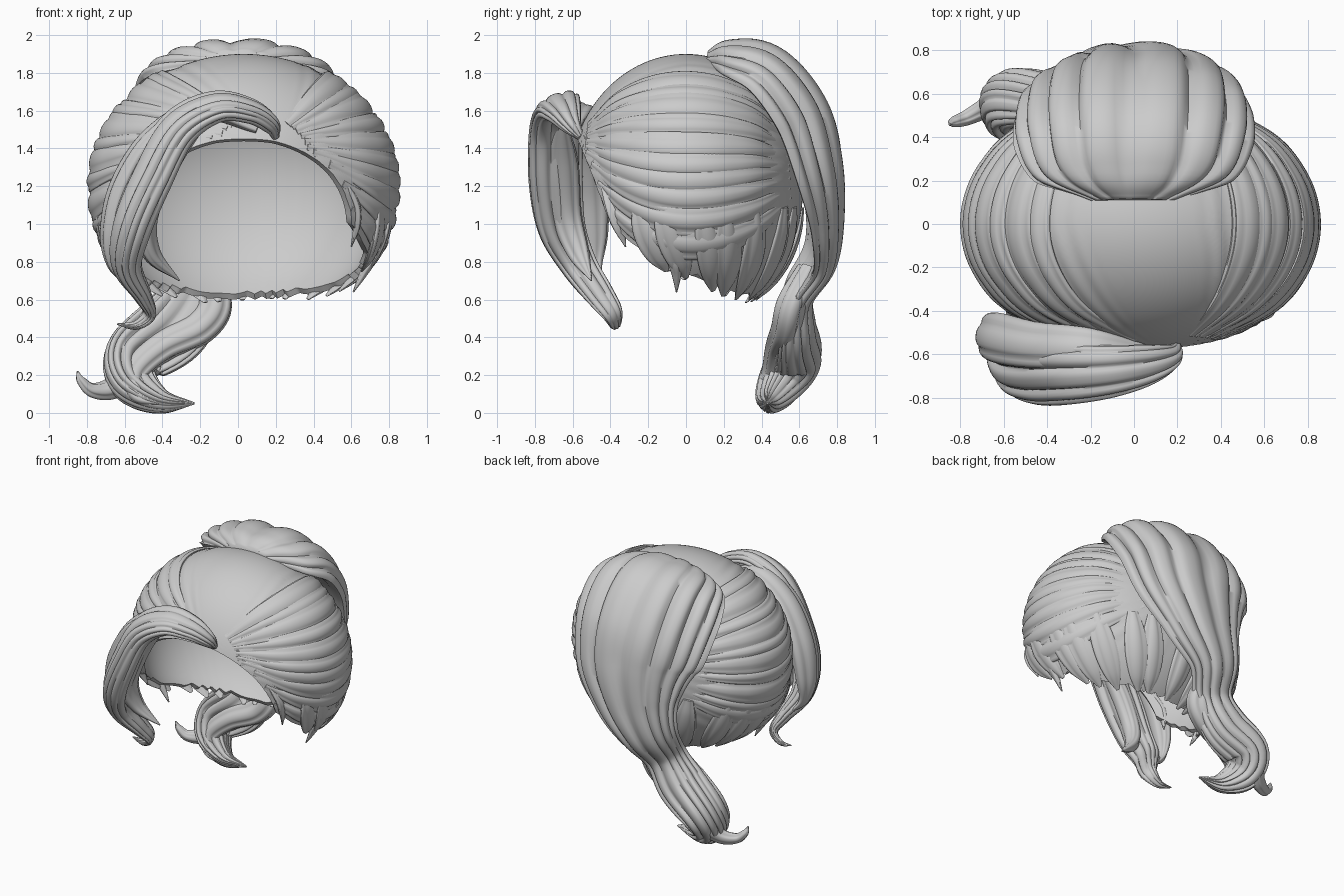
import bpy, math
from mathutils import Vector

cube = bpy.data.objects.get("Cube")
if cube:
    bpy.data.objects.remove(cube)

grey = bpy.data.materials.new("hair grey")
grey.use_nodes = True
grey.diffuse_color = (0.6, 0.6, 0.6, 1)
grey.node_tree.nodes["Principled BSDF"].inputs["Base Color"].default_value = (0.6, 0.6, 0.6, 1)

C = Vector((0.03, 0.0, 1.2))          # middle of the head
RX, RY, RUP, RDOWN = 0.8, 0.62, 0.7, 0.75


def smoothstep(v, lo, hi):
    t = min(1, max(0, (v - lo) / (hi - lo)))
    return t * t * (3 - 2 * t)


def skin(name, rings, close_ends):
    """Joins equal rings of points into one smooth object."""
    n = len(rings[0])
    verts = [p for ring in rings for p in ring]
    faces = []
    for i in range(len(rings) - 1):
        for j in range(n):
            k = (j + 1) % n
            faces.append((i * n + j, i * n + k, (i + 1) * n + k, (i + 1) * n + j))
    if close_ends:
        last = (len(rings) - 1) * n
        faces += [tuple(reversed(range(n))), tuple(range(last, last + n))]
    me = bpy.data.meshes.new(name)
    me.from_pydata(verts, [], faces)
    me.materials.append(grey)
    ob = bpy.data.objects.new(name, me)
    bpy.context.collection.objects.link(ob)
    for o in bpy.context.selected_objects:
        o.select_set(False)
    ob.select_set(True)
    bpy.context.view_layer.objects.active = ob
    bpy.ops.object.mode_set(mode='EDIT')
    bpy.ops.mesh.select_all(action='SELECT')
    bpy.ops.mesh.remove_doubles(threshold=0.0001)
    bpy.ops.mesh.normals_make_consistent(inside=False)
    bpy.ops.object.mode_set(mode='OBJECT')
    bpy.ops.object.shade_smooth_by_angle(angle=math.radians(60))


def catmull(keys, steps=8):
    out = []
    pts = [Vector(k) for k in keys]
    pts = [2 * pts[0] - pts[1]] + pts + [2 * pts[-1] - pts[-2]]
    for i in range(1, len(pts) - 2):
        a, b, c, d = pts[i - 1:i + 3]
        for s in range(steps):
            t = s / steps
            out.append(0.5 * (2 * b + (c - a) * t + (2 * a - 5 * b + 4 * c - d) * t * t
                              + (3 * b - 3 * c + d - a) * t ** 3))
    return out + [pts[-2]]


def strand(name, keys, side, lobes=3, depth=0.25, bend=0.0, twist=0.0, square=1.0, n=40, inner=1.0):
    """Sweeps a grooved oval along keys of (x, y, z, half width, half thickness)."""
    path = catmull([k[:3] for k in keys])
    size = catmull([(k[3], k[4], 0) for k in keys])
    side, old, rings = Vector(side), None, []
    for i, p in enumerate(path):
        f = i / len(path)
        t = (path[min(i + 1, len(path) - 1)] - path[max(i - 1, 0)]).normalized()
        if old is not None:
            side = old.rotation_difference(t) @ side
        side = (side - t * side.dot(t)).normalized()
        normal, old = side.cross(t), t
        w, h = max(size[i].x, 0.003), max(size[i].y, 0.003)
        flat = inner + (1 - inner) * smoothstep(f, 0.5, 0.75)
        ring = []
        for j in range(n):
            a = 2 * math.pi * j / n
            c, s = math.cos(a), math.sin(a)
            u = math.copysign(abs(c) ** square, c)
            v = math.copysign(abs(s) ** square, s) * (flat if s < 0 else 1)
            wave = abs(math.sin(lobes * a + 0.6 * math.sin(2 * a + 1) + twist * f))
            g = 1 - depth * (1 - wave) ** 1.6
            g2 = 1 - (1 - g) * 0.35
            ring.append(p + side * (u * w * g2) + normal * (v * h * g - bend * w * u * u))
        rings.append(ring)
    skin(name, rings, True)


# Cap: smooth open-faced shell, finely combed, with a ragged hem
def ellipsoid(theta, phi):
    rz = RUP if phi < math.pi / 2 else RDOWN
    return Vector((RX * math.sin(phi) * math.cos(theta),
                   RY * math.sin(phi) * math.sin(theta), rz * math.cos(phi)))


HEM = [(-0.62, 1.5), (-0.57, 1.44), (-0.5, 1.27), (-0.4, 1.0), (-0.3, 0.91),
       (-0.1, 0.78), (0.2, 0.67), (0.42, 0.59), (0.65, 0.58)]


def hem_height(y):
    for (y0, z0), (y1, z1) in zip(HEM, HEM[1:]):
        if y <= y1:
            return z0 + (z1 - z0) * (y - y0) / (y1 - y0)
    return HEM[-1][1]


def hem_phi(theta):
    jag = abs((theta * 4 + 0.9 * math.sin(theta * 5)) % 1 - 0.5) - 0.2
    lo, hi = 0.3, 3.0
    for _ in range(24):
        mid = (lo + hi) / 2
        p = ellipsoid(theta, mid) + C
        edge = hem_height(p.y) + 0.05 * jag * smoothstep(p.y, -0.42, -0.15)
        lo, hi = (mid, hi) if p.z > edge else (lo, mid)
    return lo


def combed(p):
    x, y, z = p + C
    a = math.atan2(x - C.x - 0.17 * max(0, -y / RY), z - 1.38)
    ridge = math.sin(38 * a + 2 * math.sin(3 * a))
    fade = max(0, 1 - (abs(y) / 0.6) ** 4) * smoothstep(abs(a), 0.4, 0.8)
    return p * (1 + 0.006 * ridge * fade * smoothstep(z, 0.75, 1.0))


N, OUT, INN = 300, 72, 24
columns = []
for j in range(N):
    th = 2 * math.pi * j / N
    end = hem_phi(th)
    col = [C + combed(ellipsoid(th, end * i / OUT)) for i in range(OUT + 1)]
    col += [C + ellipsoid(th, end * i / INN) * 0.95 for i in range(INN, -1, -1)]
    columns.append(col)
skin("hair_cap", [list(r) for r in zip(*columns)], False)


# Overlapping locks combed from the parting round each side to the back
def on_head(y, a):
    f = math.sqrt(1 - (y / RY) ** 2)
    shift = (1 - f) if y < 0 else 0.3 * (1 - f)
    p = Vector((RX * f * math.sin(a) + 0.17 * shift, y, RUP * f * math.cos(a) + 0.27 * shift))
    rz = RUP if p.z > 0 else RDOWN
    return p / math.sqrt((p.x / RX) ** 2 + (p.y / RY) ** 2 + (p.z / rz) ** 2)


LOCKS, STEPS = 10, 7
for sign, label in ((1, "left"), (-1, "right")):
    for i in range(LOCKS):
        a = 0.58 + 0.148 * i + 0.03 * math.sin(5 * i + sign)
        wide = 0.088 + 0.018 * math.sin(3 * i + sign)
        start = -0.585                  # move back until the root clears the face opening
        while True:
            root = C + on_head(start, sign * a)
            if root.z > hem_height(root.y) + 0.04:
                break
            start += 0.01
        keys = []
        for k in range(STEPS + 1):
            t = k / STEPS
            y = start + (0.56 - start) * t
            p = C + on_head(y, sign * (a + 0.08 * math.sin(math.pi * t))) * 0.995
            grow = math.sin(math.pi * (0.06 + 0.9 * t)) ** 0.8
            keys.append((*p, wide * grow, 0.036 * grow))
        across = on_head(-0.5, sign * (a + 0.1)) - on_head(-0.5, sign * (a - 0.1))
        strand(f"{label}_side_lock_{i + 1}", keys, across, 3, 0.4, twist=0.6, n=28)

# Locks hanging from the sides and back down past the hem
HANGING = 15
for i in range(HANGING):
    th = math.radians(-12 + 204 * i / (HANGING - 1) + 3 * math.sin(4 * i))
    lean = 0.22 * math.cos(th)          # combed backwards on both sides
    tip = hem_phi(th) + 0.05 + 0.03 * math.sin(7 * i)
    keys = []
    for k in range(6):
        t = k / 5
        p = C + ellipsoid(th - lean * (1 - t), 1.72 + (tip - 1.72) * t)
        grow = math.sin(math.pi * (0.1 + 0.88 * t)) ** 0.7
        keys.append((*p, 0.085 * grow, 0.03 * grow))
    strand(f"hanging_lock_{i + 1}", keys, (-math.sin(th), math.cos(th), 0), 3, 0.4, twist=0.5, n=28)

# Swept-back crown falling into the ponytail
strand("ponytail", [
    (0.0, 0.11, 1.88, 0.2, 0.04), (0.0, 0.22, 1.86, 0.46, 0.13), (0.0, 0.40, 1.77, 0.55, 0.2),
    (0.0, 0.56, 1.55, 0.55, 0.22), (0.0, 0.65, 1.3, 0.49, 0.19), (-0.06, 0.7, 1.05, 0.36, 0.14),
    (-0.16, 0.69, 0.82, 0.24, 0.11), (-0.23, 0.58, 0.63, 0.18, 0.1), (-0.35, 0.57, 0.45, 0.2, 0.12),
    (-0.54, 0.58, 0.3, 0.17, 0.14), (-0.55, 0.51, 0.16, 0.13, 0.12), (-0.41, 0.44, 0.06, 0.06, 0.07),
    (-0.23, 0.43, 0.05, 0.005, 0.005)], (1, 0, 0), 8, 0.22, 0.16, 1.6, 0.8, 120, 0.12)

strand("ponytail_curl", [
    (-0.45, 0.6, 0.38, 0.06, 0.06), (-0.57, 0.58, 0.22, 0.08, 0.08), (-0.67, 0.54, 0.13, 0.05, 0.06),
    (-0.77, 0.49, 0.12, 0.035, 0.04), (-0.83, 0.47, 0.17, 0.025, 0.025),
    (-0.85, 0.46, 0.22, 0.005, 0.005)], (0, 1, 0))

strand("ponytail_inner_lock", [
    (-0.2, 0.64, 0.75, 0.08, 0.06), (-0.12, 0.56, 0.58, 0.09, 0.08), (-0.2, 0.53, 0.45, 0.09, 0.08),
    (-0.4, 0.49, 0.35, 0.08, 0.07), (-0.54, 0.46, 0.22, 0.07, 0.06), (-0.53, 0.42, 0.1, 0.05, 0.05),
    (-0.42, 0.38, 0.05, 0.006, 0.006)], (1, 0, 0))

# Forelock sweeping from the parting across the brow
strand("forelock", [
    (0.2, -0.56, 1.46, 0.02, 0.02), (0.17, -0.61, 1.53, 0.06, 0.05), (0.06, -0.65, 1.6, 0.1, 0.06),
    (-0.12, -0.68, 1.62, 0.13, 0.07),
    (-0.32, -0.69, 1.5, 0.15, 0.09), (-0.46, -0.69, 1.24, 0.15, 0.1), (-0.56, -0.66, 0.99, 0.13, 0.1),
    (-0.59, -0.57, 0.79, 0.1, 0.08), (-0.51, -0.46, 0.63, 0.08, 0.05), (-0.47, -0.39, 0.53, 0.06, 0.03),
    (-0.54, -0.37, 0.465, 0.03, 0.02), (-0.64, -0.36, 0.47, 0.004, 0.004)],
    (0, 1, 0), 5, 0.28, 0.0, 1.5, 0.9, 80)

strand("forelock_inner_lock", [
    (-0.16, -0.66, 1.57, 0.02, 0.02), (-0.36, -0.65, 1.33, 0.08, 0.06), (-0.48, -0.63, 1.05, 0.08, 0.06),
    (-0.46, -0.57, 0.85, 0.06, 0.05), (-0.31, -0.5, 0.7, 0.004, 0.004)], (0, 1, 0))

strand("forelock_outer_lock", [
    (0.1, -0.59, 1.5, 0.02, 0.02), (-0.2, -0.57, 1.6, 0.09, 0.05), (-0.45, -0.56, 1.46, 0.11, 0.06),
    (-0.61, -0.53, 1.2, 0.12, 0.07), (-0.67, -0.51, 0.95, 0.1, 0.06), (-0.66, -0.49, 0.78, 0.05, 0.03),
    (-0.58, -0.44, 0.68, 0.004, 0.004)], (0, 1, 0))

# Loose pointed wisps at the temples and ears, on both sides
for sign, label in ((1, "left"), (-1, "right")):
    for part, keys in {
        "temple_wisp": [(0.52, -0.46, 1.3, 0.01, 0.01), (0.62, -0.4, 1.12, 0.035, 0.02),
                        (0.63, -0.36, 1.0, 0.035, 0.02), (0.6, -0.32, 0.88, 0.004, 0.004)],
        "ear_wisp": [(0.76, -0.08, 0.97, 0.01, 0.01), (0.71, -0.06, 0.82, 0.04, 0.025),
                     (0.66, -0.05, 0.73, 0.025, 0.02), (0.61, -0.05, 0.64, 0.004, 0.004)],
    }.items():
        strand(f"{label}_{part}", [(sign * (k[0] - C.x) + C.x,) + k[1:] for k in keys], (0, 1, 0))
